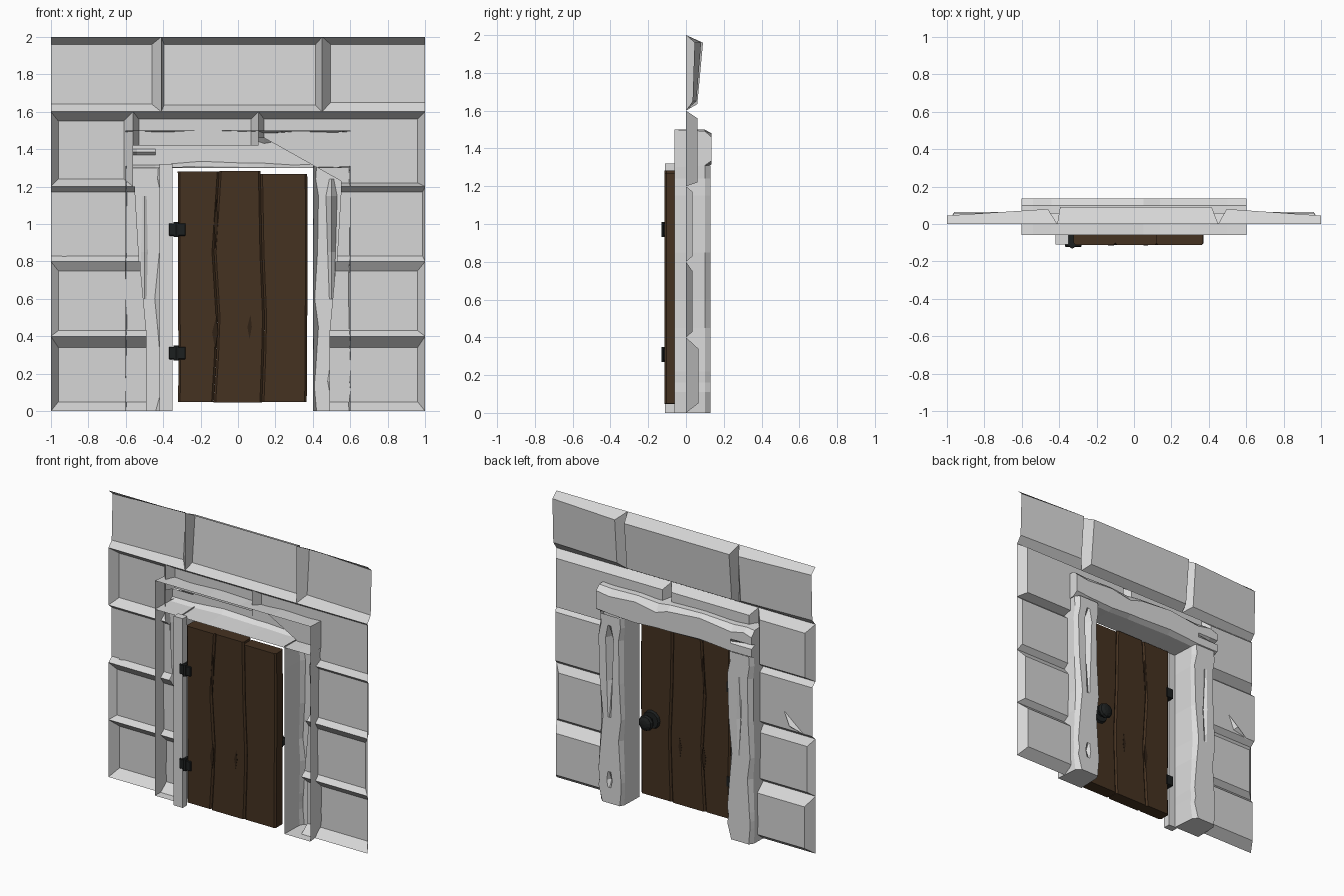
import bpy, bmesh, math
from mathutils import Matrix, Vector

cube = bpy.data.objects.get("Cube")
if cube:
    bpy.data.objects.remove(cube, do_unlink=True)


def material(name, rgb):
    m = bpy.data.materials.new(name)
    m.use_nodes = True
    m.diffuse_color = (*rgb, 1)
    bsdf = next(n for n in m.node_tree.nodes if n.type == 'BSDF_PRINCIPLED')
    bsdf.inputs["Base Color"].default_value = (*rgb, 1)
    bsdf.inputs["Roughness"].default_value = 0.9
    return m


STONE = material("wall stone grey", (0.67, 0.67, 0.67))
FRAME = material("frame pale grey", (0.71, 0.71, 0.71))
WOOD = material("door brown", (0.06, 0.032, 0.015))
DARK = material("crack brown", (0.03, 0.016, 0.008))
IRON = material("black iron", (0.012, 0.014, 0.014))


def finish(name, bm, mat, recalc=True):
    if recalc:
        bmesh.ops.recalc_face_normals(bm, faces=bm.faces)
    me = bpy.data.meshes.new(name)
    bm.to_mesh(me)
    bm.free()
    me.materials.append(mat)
    ob = bpy.data.objects.new(name, me)
    bpy.context.collection.objects.link(ob)
    return ob


def loft(name, rings, mat, closed=False, end_cap=True):
    """Skin a row of cross-sections; open sections leave a hollow front."""
    bm = bmesh.new()
    rows = [[bm.verts.new(p) for p in ring] for ring in rings]
    n = len(rows[0])
    for a, b in zip(rows, rows[1:]):
        for i in range(n if closed else n - 1):
            j = (i + 1) % n
            bm.faces.new((a[i], a[j], b[j], b[i]))
    bm.faces.new(rows[0])
    if end_cap:
        bm.faces.new(rows[-1])
    return finish(name, bm, mat)


def box(name, lo, hi, mat, bevel=0.0):
    bm = bmesh.new()
    bmesh.ops.create_cube(bm, size=1)
    lo, hi = Vector(lo), Vector(hi)
    for v in bm.verts:
        v.co = Vector([l + (c + 0.5) * (h - l) for l, c, h in zip(lo, v.co, hi)])
    if bevel:
        bmesh.ops.bevel(bm, geom=bm.edges[:], offset=bevel, segments=1, affect='EDGES')
    return finish(name, bm, mat)


def cylinder(name, centre, r1, r2, depth, mat, axis='Y', sides=10):
    bm = bmesh.new()
    bmesh.ops.create_cone(bm, cap_ends=True, segments=sides, radius1=r1, radius2=r2, depth=depth)
    if axis == 'Y':
        bmesh.ops.rotate(bm, verts=bm.verts, matrix=Matrix.Rotation(-math.pi / 2, 3, 'X'))
    bmesh.ops.translate(bm, verts=bm.verts, vec=centre)
    return finish(name, bm, mat)


def stone(bm, corners, slopes, depths):
    """Raised stone sheet. Corners and depths run anticlockwise from bottom left; slopes b, r, t, l."""
    b, r, t, l = slopes
    shift = [(l, b), (-r, b), (-r, -t), (l, -t)]
    outer = [bm.verts.new((x, 0, z)) for x, z in corners]
    inner = [bm.verts.new((x + dx, d, z + dz))
             for (x, z), (dx, dz), d in zip(corners, shift, depths)]
    faces = [bm.faces.new(inner)]
    for i, s in enumerate(slopes):
        if s:
            j = (i + 1) % 4
            faces.append(bm.faces.new((outer[i], outer[j], inner[j], inner[i])))
    for f in faces:
        f.normal_update()
        if f.normal.y < 0:
            f.normal_flip()
    bmesh.ops.delete(bm, geom=[v for v in bm.verts if not v.link_faces], context='VERTS')


def rect(x0, x1, z0, z1):
    return [(x0, z0), (x1, z0), (x1, z1), (x0, z1)]


# Side stones: three courses next to each post
wall = bmesh.new()
COURSES = [(0.0, 0.49, 0.49, 0.05, 0.06, 0.04, 0.04, 0.065),
           (0.4, 0.49, 0.52, 0.03, 0.05, 0.04, 0.04, 0.035),
           (0.8, 0.53, 0.55, 0.03, 0.03, 0.0, 0.015, 0.035)]
for z, near_low, near_top, bottom, top, end_l, end_r, depth in COURSES:
    stone(wall, [(-1, z), (-near_low, z), (-near_top, z + 0.4), (-1, z + 0.4)],
          (bottom, 0, top, end_l), (depth,) * 4)
    stone(wall, [(near_low, z), (1, z), (1, z + 0.4), (near_top, z + 0.4)],
          (bottom, end_r, top, 0), (depth,) * 4)

# Lintel course
stone(wall, rect(-1, -0.56, 1.2, 1.6), (0.04, 0.05, 0.05, 0.04), (0.06,) * 4)
stone(wall, rect(-0.56, 0.11, 1.42, 1.6), (0, 0.04, 0.04, 0.03), (0.06,) * 4)
stone(wall, [(0.11, 1.46), (0.55, 1.23), (0.55, 1.6), (0.11, 1.6)], (0, 0, 0.04, 0.03), (0.06,) * 4)
stone(wall, rect(0.55, 1, 1.2, 1.6), (0.02, 0.04, 0.04, 0), (0.06,) * 4)

# Top course, thinner toward both ends
stone(wall, rect(-1, -0.41, 1.6, 2), (0.04, 0.05, 0.04, 0), (0.035, 0.055, 0.08, 0.045))
stone(wall, rect(-0.41, 0.45, 1.6, 2), (0.035, 0.035, 0.04, 0.015), (0.06, 0.06, 0.09, 0.09))
stone(wall, rect(0.45, 1, 1.6, 2), (0.05, 0, 0.04, 0.045), (0.055, 0.035, 0.045, 0.08))
finish("stone_wall", wall, STONE, recalc=False)

# Chipped sliver on one stone
chip = bmesh.new()
tip = chip.verts.new((-0.84, 0.06, 0.87))
base = [chip.verts.new(p) for p in ((-0.95, 0.03, 0.82), (-0.82, 0.03, 0.85), (-0.77, 0.03, 0.97))]
for i in range(3):
    chip.faces.new((base[i], base[(i + 1) % 3], tip))
chip.faces.new(base)
finish("stone_chip", chip, STONE)

# Hollow posts with worn backs: z, inner wear, outer wear, crack depth on each post
WEAR = [(0.0, 0.01, 0.03, 0, 0), (0.11, 0.0, 0.0, 0, 0), (0.16, 0.0, 0.01, 0.03, 0),
        (0.22, 0.005, 0.0, 0, 0), (0.45, 0.02, 0.02, 0, 0), (0.6, 0.0, 0.035, 0, 0),
        (0.85, 0.015, 0.01, 0.03, 0.02), (1.15, 0.02, 0.0, 0.06, 0),
        (1.24, 0.005, 0.02, 0, 0), (1.31, 0.01, 0.015, 0, 0)]
for side, name in ((1, "left_post"), (-1, "right_post")):
    rings = []
    for z, a, b, *dips in WEAR:
        dip = dips[0] if side > 0 else dips[1]
        if side < 0:
            a, b = b, a
        half = 0.012 + dip * 0.3
        section = [(0.4, -0.06), (0.4 + a * 0.5, 0.1), (0.41 + a, 0.13), (0.5 - half, 0.13),
                   (0.5, 0.13 - dip), (0.5 + half, 0.13), (0.585 - b, 0.13),
                   (0.6 - b * 0.5, 0.1), (0.6, -0.06)]
        rings.append([(side * x, y, z) for x, y in section])
    loft(name, rings, FRAME, end_cap=False)

# Hollow beam across the posts: x, lower wear, upper wear, crack depth
BEAM = [(-0.6, 0.0, 0.03, 0.04), (-0.54, 0.0, 0.01, 0.03), (-0.44, 0.0, 0.03, 0.0),
        (-0.2, 0.02, 0.0, 0.0), (0.05, 0.01, 0.02, 0.0), (0.14, 0.01, 0.05, 0.0),
        (0.3, 0.0, 0.02, 0.0), (0.5, 0.01, 0.035, 0.0), (0.6, 0.02, 0.02, 0.0)]
rings = []
for x, a, b, dip in BEAM:
    section = [(-0.06, 1.3), (0.1, 1.3 + a * 0.5), (0.135, 1.315 + a), (0.135, 1.37),
               (0.135 - dip, 1.385), (0.135, 1.4), (0.135, 1.48 - b),
               (0.1, 1.5 - b * 0.4), (-0.06, 1.5)]
    rings.append([(x, y, z) for y, z in section])
loft("beam", rings, FRAME)

# Hinge strip beside the door
box("hinge_jamb", (-0.42, -0.11, 0), (-0.35, -0.06, 1.32), FRAME)

# Door planks meeting along wavy seams
FRONT, BACK = -0.113, -0.025
HEIGHTS = (0.0, 0.2, 0.37, 0.65, 1.0)
SEAMS = [(-0.32, -0.318, -0.32, -0.32, -0.322), (-0.13, -0.115, -0.107, -0.128, -0.1),
         (0.128, 0.137, 0.142, 0.128, 0.12), (0.367, 0.37, 0.37, 0.372, 0.37)]
PLANKS = [("hinge_plank", 0.05, 1.28), ("middle_plank", 0.047, 1.282), ("handle_plank", 0.05, 1.267)]
c = 0.011
for i, (name, low, high) in enumerate(PLANKS):
    rings = []
    for h, l, r in zip(HEIGHTS, SEAMS[i], SEAMS[i + 1]):
        z = low + h * (high - low)
        rings.append([(l + c, FRONT, z), (r - c, FRONT, z), (r, FRONT + c, z), (r, BACK - c, z),
                      (r - c, BACK, z), (l + c, BACK, z), (l, BACK - c, z), (l, FRONT + c, z)])
    loft(name, rings, WOOD, closed=True)

# Splits in the wood, as thin plates on both faces
for x, z, w, h in ((0.062, 0.45, 0.012, 0.065), (-0.122, 0.42, 0.016, 0.09), (-0.118, 1.0, 0.01, 0.14)):
    outline = [(x - w, z), (x, z - h), (x + w, z), (x + w * 0.4, z + h)]
    for face in (FRONT, BACK):
        loft("wood_split", [[(px, face + dy, pz) for px, pz in outline] for dy in (-0.0015, 0.0015)],
             DARK, closed=True)

# Hinges bridging jamb and door
for z in (0.31, 0.97):
    box("hinge_leaf", (-0.37, -0.122, z - 0.034), (-0.28, -0.108, z + 0.034), IRON, 0.004)
    box("hinge_block", (-0.349, -0.115, z - 0.034), (-0.3, -0.018, z + 0.034), IRON)
    cylinder("hinge_pin", (-0.33, -0.115, z), 0.016, 0.016, 0.08, IRON, 'Z', 8)

# Door knob on the back
KX, KZ = 0.28, 0.585
cylinder("knob_plate", (KX, BACK + 0.008, KZ), 0.065, 0.058, 0.02, IRON, sides=12)
cylinder("knob_stem", (KX, BACK + 0.03, KZ), 0.022, 0.022, 0.05, IRON, sides=8)
knob = bmesh.new()
bmesh.ops.create_uvsphere(knob, u_segments=10, v_segments=6, radius=0.055)
bmesh.ops.scale(knob, verts=knob.verts, vec=(1, 1, 0.55))
bmesh.ops.rotate(knob, verts=knob.verts, matrix=Matrix.Rotation(math.pi / 2, 3, 'X'))
bmesh.ops.translate(knob, verts=knob.verts, vec=(KX, BACK + 0.065, KZ))
finish("knob", knob, IRON)
